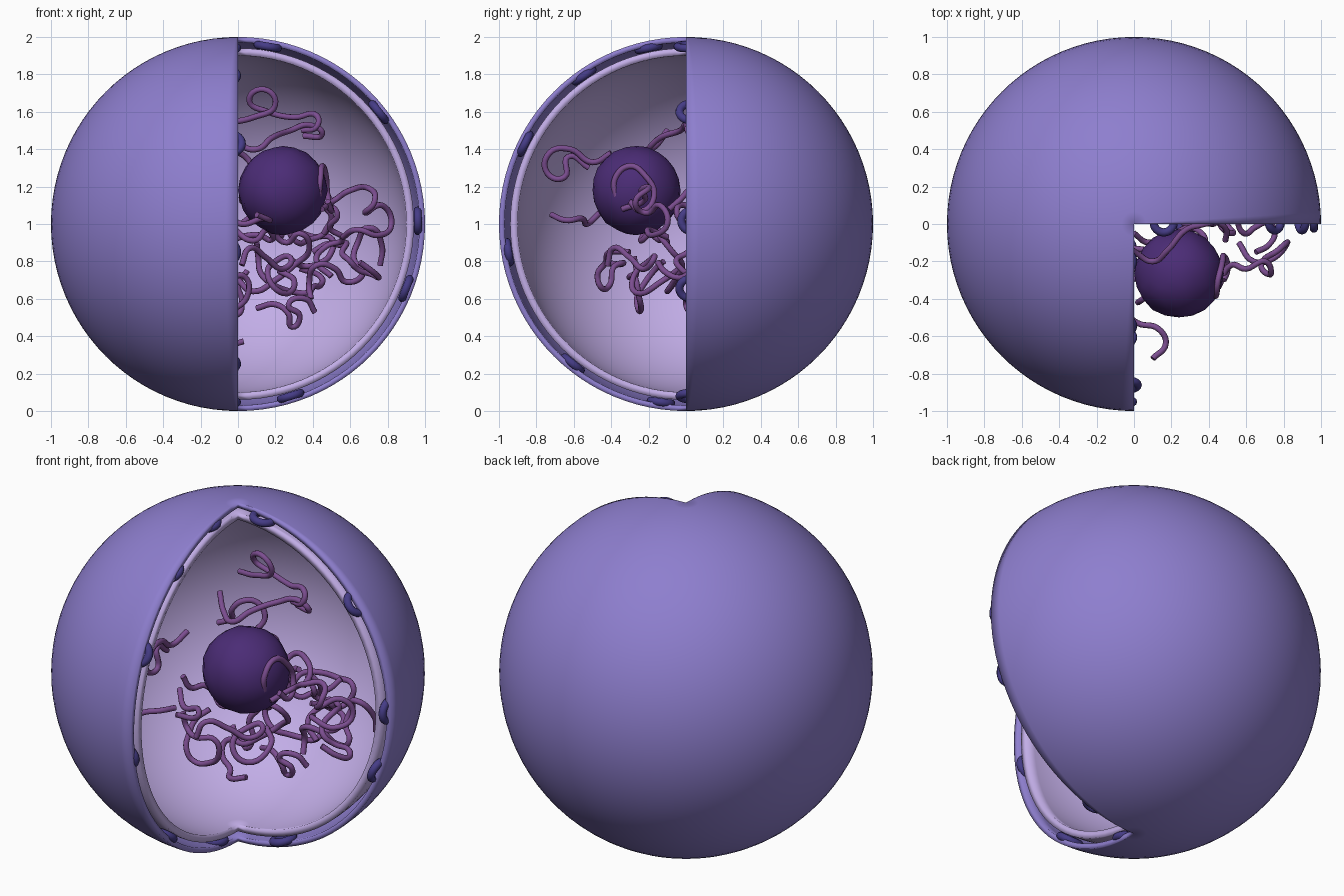
import bpy, bmesh, math, random
from mathutils import Vector, noise

if "Cube" in bpy.data.objects:
    bpy.data.objects.remove(bpy.data.objects["Cube"])

random.seed(7)
CENTRE = Vector((0, 0, 1))


def material(name, rgb):
    m = bpy.data.materials.new(name)
    m.diffuse_color = (*rgb, 1)
    m.use_nodes = True
    m.node_tree.nodes["Principled BSDF"].inputs["Base Color"].default_value = m.diffuse_color
    return m


OUTER = material("outer_violet", (0.27, 0.21, 0.62))
INNER = material("inner_lavender", (0.54, 0.42, 0.80))
PORE = material("pore_indigo", (0.06, 0.045, 0.24))
CORE = material("core_purple", (0.07, 0.025, 0.18))
THREAD = material("thread_plum", (0.20, 0.075, 0.28))


def finish(bm, name, mat):
    me = bpy.data.meshes.new(name)
    bmesh.ops.recalc_face_normals(bm, faces=bm.faces)
    for f in bm.faces:
        f.smooth = True
    bm.to_mesh(me)
    bm.free()
    me.materials.append(mat)
    ob = bpy.data.objects.new(name, me)
    bpy.context.collection.objects.link(ob)
    return ob


def shell(name, r_out, r_in, mat, nu=72, nv=48):
    """Hollow ball with the +x/-y quarter left open."""
    bm = bmesh.new()

    def skin(r):
        rows = []
        for i in range(nu + 1):
            u = math.radians(270) * i / nu
            rows.append([bm.verts.new(CENTRE + r * Vector((
                math.sin(math.pi * j / nv) * math.cos(u),
                math.sin(math.pi * j / nv) * math.sin(u),
                math.cos(math.pi * j / nv)))) for j in range(nv + 1)])
        return rows

    a, b = skin(r_out), skin(r_in)
    for s in (a, b):
        for i in range(nu):
            for j in range(nv):
                bm.faces.new((s[i][j], s[i + 1][j], s[i + 1][j + 1], s[i][j + 1]))
    for i in (0, nu):  # flat rims of the cut
        for j in range(nv):
            bm.faces.new((a[i][j], a[i][j + 1], b[i][j + 1], b[i][j]))
    bmesh.ops.remove_doubles(bm, verts=bm.verts, dist=1e-4)
    return finish(bm, name, mat)


# Double membrane
shell("outer_membrane", 1.0, 0.97, OUTER)
shell("inner_membrane", 0.94, 0.90, INNER)


# Ring pores sitting between the membranes along both cut rims
def pore(direction, offset, k):
    loc = CENTRE + 0.962 * Vector(direction) + Vector(offset)
    bpy.ops.mesh.primitive_torus_add(
        major_radius=0.055, minor_radius=0.022, major_segments=24, minor_segments=10,
        location=loc, rotation=Vector(direction).to_track_quat('Z', 'Y').to_euler())
    ob = bpy.context.object
    ob.name = f"pore_{k}"
    ob.data.materials.append(PORE)
    bpy.ops.object.shade_smooth()


k = 0
for deg, out in ((1, 0.01), (-21, 0.0), (-73, 0.0), (38.5, 0.0), (80.5, -0.01)):
    t = math.radians(deg)
    pore((math.cos(t), 0, math.sin(t)), (0, out + 0.02, 0), k)
    k += 1
for deg, out in ((102, 0.06), (124.5, 0.06), (153.5, 0.035), (189, 0.06), (231, 0.06), (262, 0.06)):
    t = math.radians(deg)
    pore((0, math.cos(t), math.sin(t)), (-out, 0, 0), k)
    k += 1

# Lumpy nucleolus
bm = bmesh.new()
bmesh.ops.create_icosphere(bm, subdivisions=3, radius=0.237)
for v in bm.verts:
    v.co *= 1 + 0.035 * noise.noise(v.co * 14)
    v.co += Vector((0.24, -0.265, 1.18))
finish(bm, "nucleolus", CORE)

# Chromatin threads: bevelled curves through loose waypoints
cu = bpy.data.curves.new("chromatin", 'CURVE')
cu.dimensions = '3D'
cu.bevel_depth = 0.016
cu.bevel_resolution = 2
cu.resolution_u = 6
cu.use_fill_caps = True
cu.materials.append(THREAD)


def thread(*pts):
    sp = cu.splines.new('BEZIER')
    sp.bezier_points.add(len(pts) - 1)
    for bp, p in zip(sp.bezier_points, pts):
        bp.co = p
        bp.handle_left_type = bp.handle_right_type = 'AUTO'


# upper loops
thread((-.06, .1, 1.54), (.08, .06, 1.57), (.2, .03, 1.64), (.14, .02, 1.72), (.06, .06, 1.66),
       (.16, .08, 1.6), (.3, .06, 1.57), (.42, .02, 1.58), (.42, 0, 1.52), (.34, .02, 1.5))
thread((.35, .05, 1.47), (.45, .02, 1.48), (.38, 0, 1.53), (.28, -.03, 1.5), (.18, -.14, 1.46),
       (.1, -.2, 1.4), (.02, -.16, 1.42), (-.05, -.1, 1.5))
# thread reaching to the front
thread((.1, -.72, 1.05), (.17, -.64, 1.02), (.13, -.56, 1.03), (.02, -.53, 1.0), (-.06, -.46, 1.06))
# left loop behind the cut wall
thread((-.05, -.4, 1.38), (-.08, -.5, 1.33), (-.07, -.62, 1.4), (-.06, -.73, 1.38), (-.08, -.74, 1.27),
       (-.07, -.65, 1.25), (-.09, -.63, 1.36), (-.1, -.52, 1.3))
# curl over the nucleolus
thread((.43, -.37, 1.13), (.44, -.38, 1.24), (.45, -.3, 1.31), (.47, -.22, 1.26), (.48, -.17, 1.15),
       (.5, -.24, 1.07), (.48, -.3, 1.12))
# right-hand tangles
thread((.45, -.34, 1.08), (.52, -.22, 1.13), (.6, -.24, 1.18), (.7, -.2, 1.19), (.73, -.27, 1.12),
       (.68, -.22, 1.06), (.77, -.14, 1.1), (.82, -.1, 1.0), (.75, -.18, .94), (.64, -.2, .97), (.56, -.1, .93))
thread((.76, .2, .78), (.77, .17, .88), (.7, .1, .98), (.64, .15, .9), (.62, .12, .81), (.67, .08, .74),
       (.58, .1, .69), (.52, .05, .76), (.42, .02, .78), (.38, .08, .68), (.39, .05, .6))
thread((.46, .1, .95), (.5, .05, 1.04), (.46, 0, 1.1), (.53, -.05, 1.06), (.49, .02, .98), (.56, .08, .92),
       (.47, .12, .88), (.42, .05, .8), (.5, .02, .72))
# lower tangles
thread((.1, .08, .55), (.2, .04, .57), (.27, .02, .52), (.29, .05, .45), (.33, .03, .51), (.27, 0, .57),
       (.36, .02, .6), (.41, .06, .53))
thread((.02, -.42, .78), (.06, -.39, .87), (.15, -.3, .82), (.24, -.22, .76), (.28, -.17, .82),
       (.2, -.2, .8), (.16, -.28, .72), (.24, -.26, .63), (.3, -.12, .7), (.22, -.05, .75))
thread((-.03, -.2, .98), (.08, -.24, .91), (.16, -.16, .97), (.26, -.1, .9), (.33, -.15, .95),
       (.38, -.08, .86), (.3, -.02, .78), (.2, -.06, .7), (.08, -.1, .64), (0, -.05, .7))


# wandering threads in the closed part of the shell
def wander(start, steps):
    p, d, pts = Vector(start), Vector((0, 0, -0.3)), []
    for _ in range(steps):
        pts.append(p.copy())
        d = (d + 1.1 * Vector([random.uniform(-1, 1) for _ in range(3)])).normalized()
        p = p + d * 0.1
        p += (Vector(start) - p) * 0.08
    thread(*pts)


for s in ((-.2, -.3, .85), (-.1, -.12, .8), (.3, .25, .8), (.5, .25, 1.0), (.05, .12, .75),
          (-.2, .1, 1.2), (-.15, -.3, 1.05), (.4, .2, .85), (.1, .05, .9)):
    wander(s, 11)
ob = bpy.data.objects.new("chromatin_threads", cu)
bpy.context.collection.objects.link(ob)
